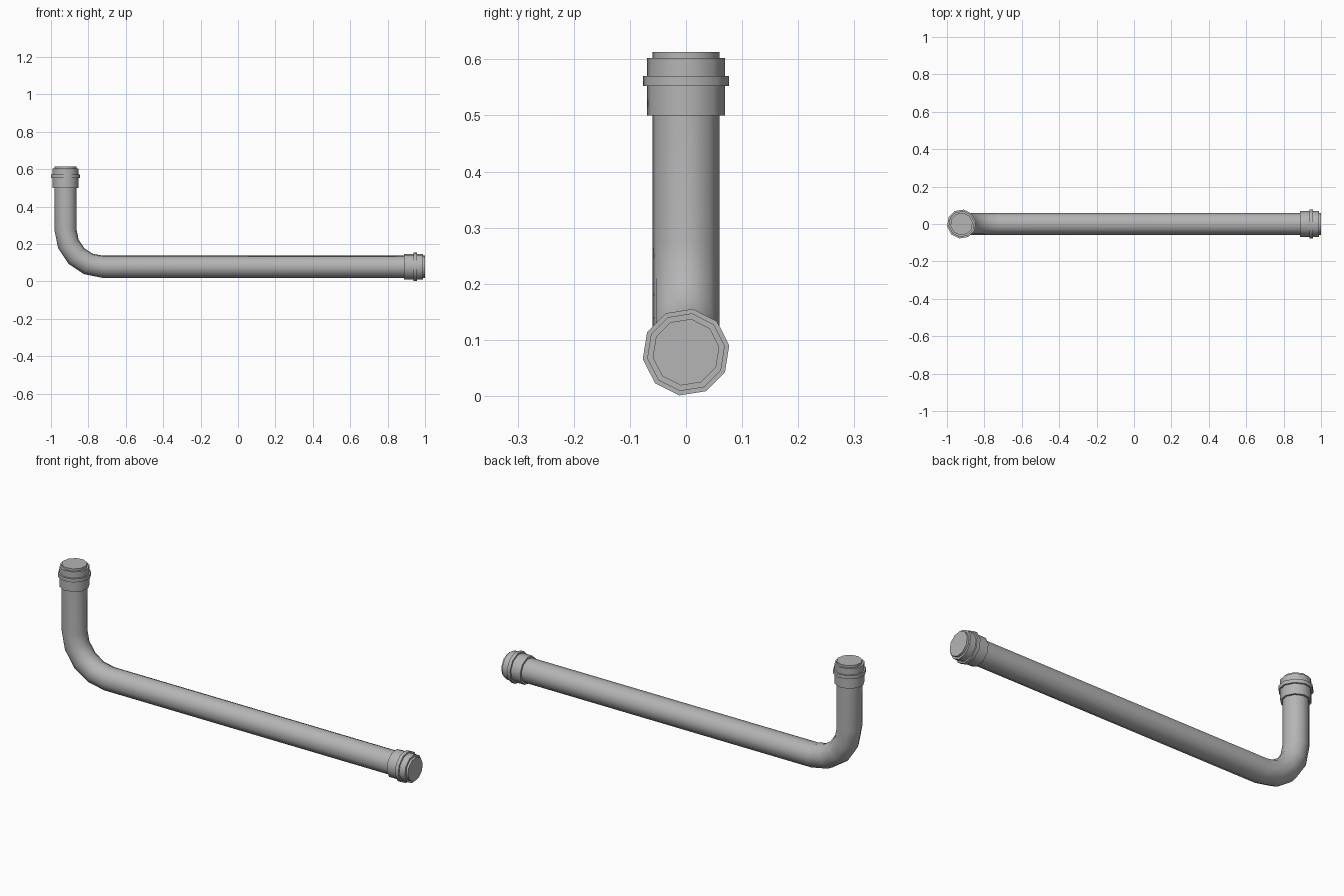
import bpy, bmesh, math
from mathutils import Vector

if "Cube" in bpy.data.objects:
    bpy.data.objects.remove(bpy.data.objects["Cube"])

SIDES = 10
PIPE_R, COLLAR_R, RING_R = 0.06, 0.07, 0.078
BEND_X, BEND_Z, BEND_R = -0.725, 0.275, 0.197
AXIS_X, AXIS_Z, TOP = BEND_X - BEND_R, BEND_Z - BEND_R, 0.613

grey = bpy.data.materials.new("pipe grey")
grey.use_nodes = True
colour = (0.46, 0.46, 0.46, 1)
grey.diffuse_color = colour
grey.node_tree.nodes["Principled BSDF"].inputs["Base Color"].default_value = colour

X, Y, Z = Vector((1, 0, 0)), Vector((0, 1, 0)), Vector((0, 0, 1))


def sweep(name, stations):
    """Closed tube through (centre, inward axis, radius) stations."""
    bm = bmesh.new()
    rings = []
    for centre, inward, radius in stations:
        ring = []
        for i in range(SIDES):
            a = math.radians(9) + math.tau * i / SIDES
            ring.append(bm.verts.new(centre + radius * (Y * math.cos(a) + inward * math.sin(a))))
        rings.append(ring)
    for r0, r1 in zip(rings, rings[1:]):
        for i in range(SIDES):
            j = (i + 1) % SIDES
            bm.faces.new((r0[i], r0[j], r1[j], r1[i]))
    bm.faces.new(rings[0])
    bm.faces.new(rings[-1])
    bmesh.ops.recalc_face_normals(bm, faces=bm.faces)
    mesh = bpy.data.meshes.new(name)
    bm.to_mesh(mesh)
    bm.free()
    mesh.materials.append(grey)
    obj = bpy.data.objects.new(name, mesh)
    bpy.context.collection.objects.link(obj)
    bpy.ops.object.select_all(action="DESELECT")
    obj.select_set(True)
    bpy.context.view_layer.objects.active = obj
    bpy.ops.object.shade_smooth_by_angle(angle=math.radians(40))


# Bent pipe: long run, quarter bend in four segments, short riser
path = [(Vector((1, 0, AXIS_Z)), Z, PIPE_R)]
for i in range(5):
    a = math.radians(22.5 * i)
    inward = Z * math.cos(a) + X * math.sin(a)
    path.append((Vector((BEND_X, 0, BEND_Z)) - inward * BEND_R, inward, PIPE_R))
path.append((Vector((AXIS_X, 0, TOP)), X, PIPE_R))
sweep("bent_pipe", path)

# Coupling collar with a raised ring near each pipe end
for label, end, back, inward in (
    ("long_run", Vector((1, 0, AXIS_Z)), -X, Z),
    ("riser", Vector((AXIS_X, 0, TOP)), -Z, X),
):
    for part, near, far, radius in (
        ("collar", 0.011, 0.113, COLLAR_R),
        ("ring", 0.043, 0.061, RING_R),
    ):
        sweep(f"{label}_{part}", [(end + back * d, inward, radius) for d in (near, far)])
